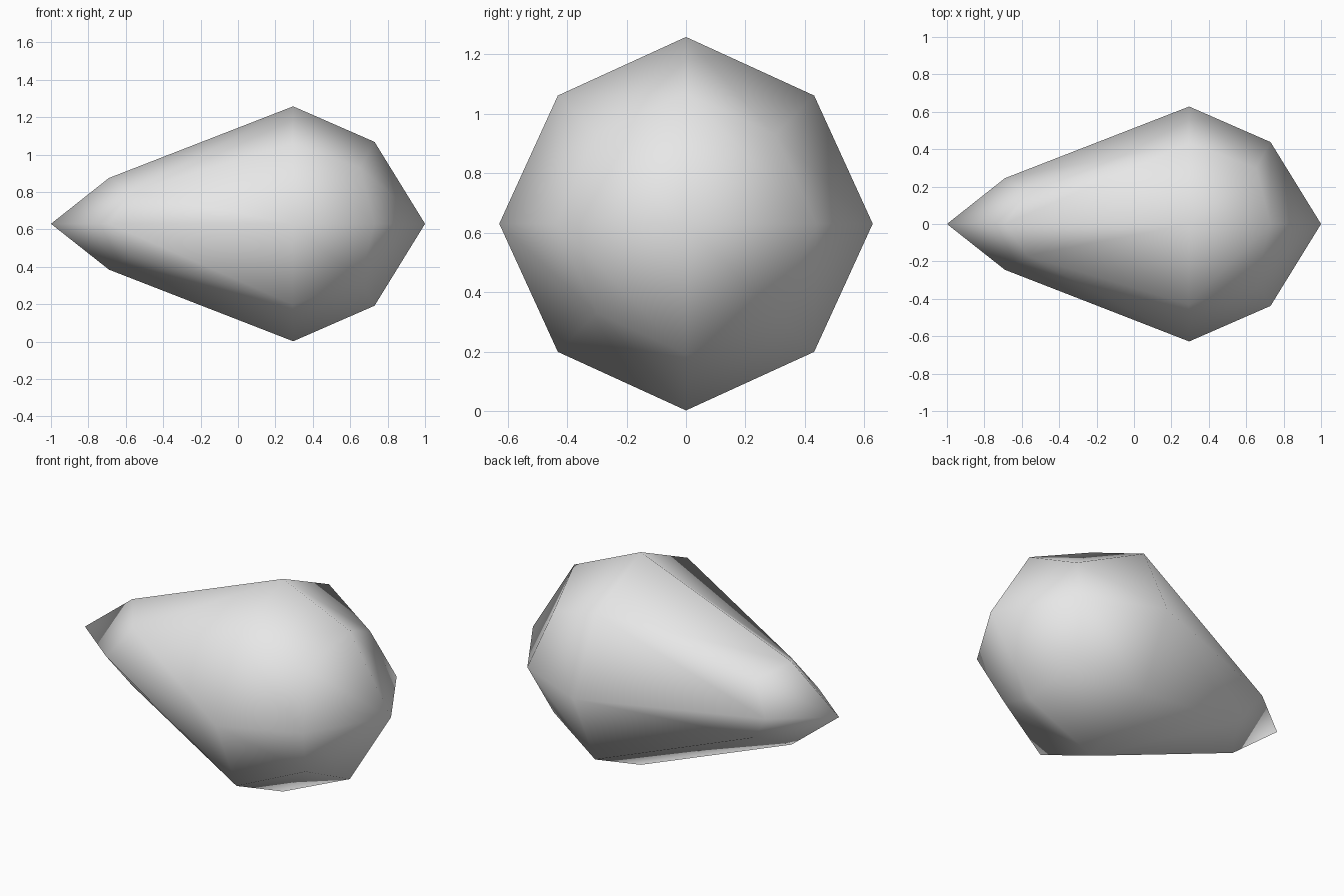
import bpy
import bmesh

default_cube = bpy.data.objects.get("Cube")
if default_cube:
    bpy.data.objects.remove(default_cube, do_unlink=True)

CENTRE_Z = 0.63

# Sections along x: end side -> {non-zero cross axes: (x position, offset)}
SECTIONS = {
    -1: {0: (-1.0, 0.0), 1: (-0.69, 0.245), 2: (-0.57, 0.17)},
    0: {1: (0.295, 0.628), 2: (0.292, 0.431)},
    1: {0: (1.0, 0.0), 1: (0.73, 0.438), 2: (0.653, 0.30)},
}

# Teardrop body: a once-divided cube rounded into a tapered drop
bm = bmesh.new()
bmesh.ops.create_cube(bm, size=2)
bmesh.ops.subdivide_edges(bm, edges=bm.edges[:], cuts=1, use_grid_fill=True)
for v in bm.verts:
    side, across, up = (round(c) for c in v.co)
    x, offset = SECTIONS[side][abs(across) + abs(up)]
    v.co = (x, across * offset, CENTRE_Z + up * offset)
bmesh.ops.recalc_face_normals(bm, faces=bm.faces[:])
for f in bm.faces:
    f.smooth = True

mesh = bpy.data.meshes.new("teardrop_body")
bm.to_mesh(mesh)
bm.free()
body = bpy.data.objects.new("teardrop_body", mesh)
bpy.context.collection.objects.link(body)

# Plain grey finish
grey = bpy.data.materials.new("light_grey")
grey.use_nodes = True
colour = (0.8, 0.8, 0.8, 1.0)
grey.diffuse_color = colour
grey.node_tree.nodes["Principled BSDF"].inputs["Base Color"].default_value = colour
mesh.materials.append(grey)
